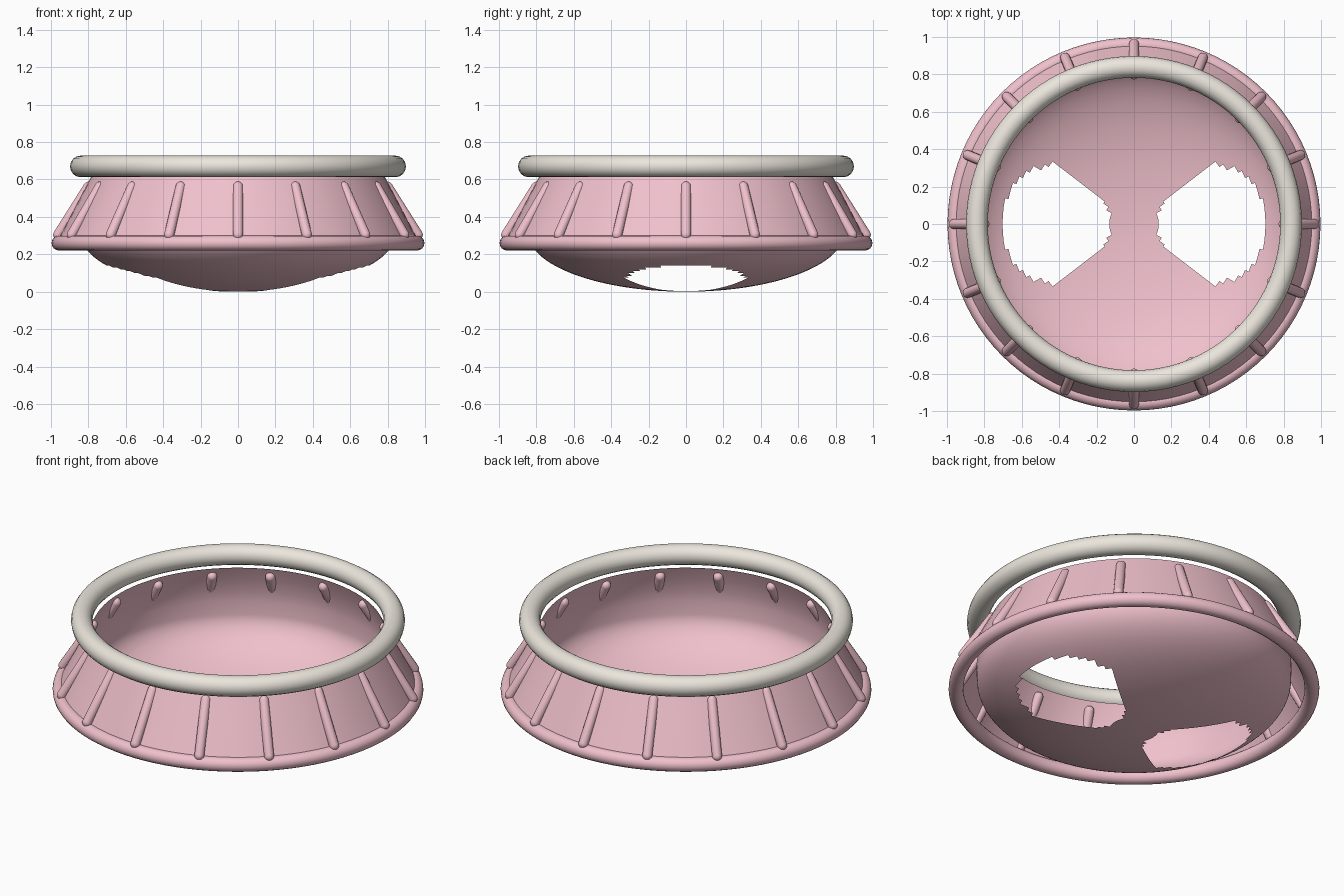
import bpy, bmesh, math
from mathutils import Vector

if "Cube" in bpy.data.objects:
    bpy.data.objects.remove(bpy.data.objects["Cube"])


def material(name, color):
    m = bpy.data.materials.new(name)
    m.diffuse_color = color
    m.use_nodes = True
    m.node_tree.nodes["Principled BSDF"].inputs["Base Color"].default_value = m.diffuse_color
    return m


PINK = material("pink", (0.87, 0.53, 0.60, 1))
CREAM = material("cream", (0.83, 0.79, 0.72, 1))


def finish(bm, name, mat):
    bmesh.ops.recalc_face_normals(bm, faces=bm.faces)
    for f in bm.faces:
        f.smooth = True
    me = bpy.data.meshes.new(name)
    bm.to_mesh(me)
    bm.free()
    me.materials.append(mat)
    ob = bpy.data.objects.new(name, me)
    bpy.context.collection.objects.link(ob)
    return ob


def lathe(profile, n=96):
    """Revolve (radius, z) points around z."""
    bm = bmesh.new()
    rows = []
    for r, z in profile:
        if r < 1e-5:
            rows.append([bm.verts.new((0, 0, z))] * n)
        else:
            rows.append([bm.verts.new((r * math.cos(2 * math.pi * i / n),
                                       r * math.sin(2 * math.pi * i / n), z)) for i in range(n)])
    for a, b in zip(rows, rows[1:]):
        for i in range(n):
            j = (i + 1) % n
            bm.faces.new(list(dict.fromkeys((a[i], a[j], b[j], b[i]))))
    return bm


def ring(name, major, minor, z, mat):
    pts = [(major + minor * math.cos(math.pi * k / 8), z + minor * math.sin(math.pi * k / 8))
           for k in range(17)]
    bm = lathe(pts)
    bmesh.ops.remove_doubles(bm, verts=bm.verts, dist=1e-5)
    finish(bm, name, mat)


# top ring and lower rim
ring("top_ring", 0.84, 0.058, 0.67, CREAM)
ring("lower_rim", 0.957, 0.04, 0.26, PINK)

# flared skirt
finish(lathe([(0.955 + (0.785 - 0.955) * k / 6, 0.29 + 0.325 * k / 6) for k in range(7)]),
       "skirt", PINK)

# bowl: shallow rounded bottom, wall rising to the skirt top
R, H = 0.845, 0.315
bowl = [(R * math.sin(math.pi / 2 * k / 40), H * (1 - math.cos(math.pi / 2 * k / 40)))
        for k in range(41)]
bowl += [(0.848, 0.39), (0.84, 0.45), (0.82, 0.53), (0.787, 0.61)]
bm = lathe(bowl)


# two openings in the bowl floor, with stepped edges
def in_opening(c):
    x, y = abs(c.x), c.y
    return (c.z < 0.2 and ((x - 0.415) / 0.29) ** 2 + (y / 0.32) ** 2 < 1
            and abs(y) < 0.09 + 0.82 * (x - 0.13))


bmesh.ops.delete(bm, geom=[f for f in bm.faces if in_opening(f.calc_center_median())],
                 context='FACES')
finish(bm, "bowl", PINK)

# round-ended ribs around the skirt
top, low, rad = Vector((0.80, 0, 0.562)), Vector((0.962, 0, 0.305)), 0.027
length = (top - low).length
cap = [(rad * math.cos(math.pi / 2 * k / 5), rad * math.sin(math.pi / 2 * k / 5)) for k in range(6)]
capsule = [(r, -length / 2 - z) for r, z in reversed(cap)] + [(r, length / 2 + z) for r, z in cap]
bm = lathe(capsule, 14)
bm.transform((top - low).to_track_quat('Z', 'Y').to_matrix().to_4x4())
bmesh.ops.translate(bm, verts=bm.verts, vec=(top + low) / 2)
rib = finish(bm, "rib", PINK)
for i in range(16):
    ob = rib if i == 0 else rib.copy()
    ob.rotation_euler.z = math.pi * i / 8
    if i:
        ob.name = "rib_%d" % i
        bpy.context.collection.objects.link(ob)
